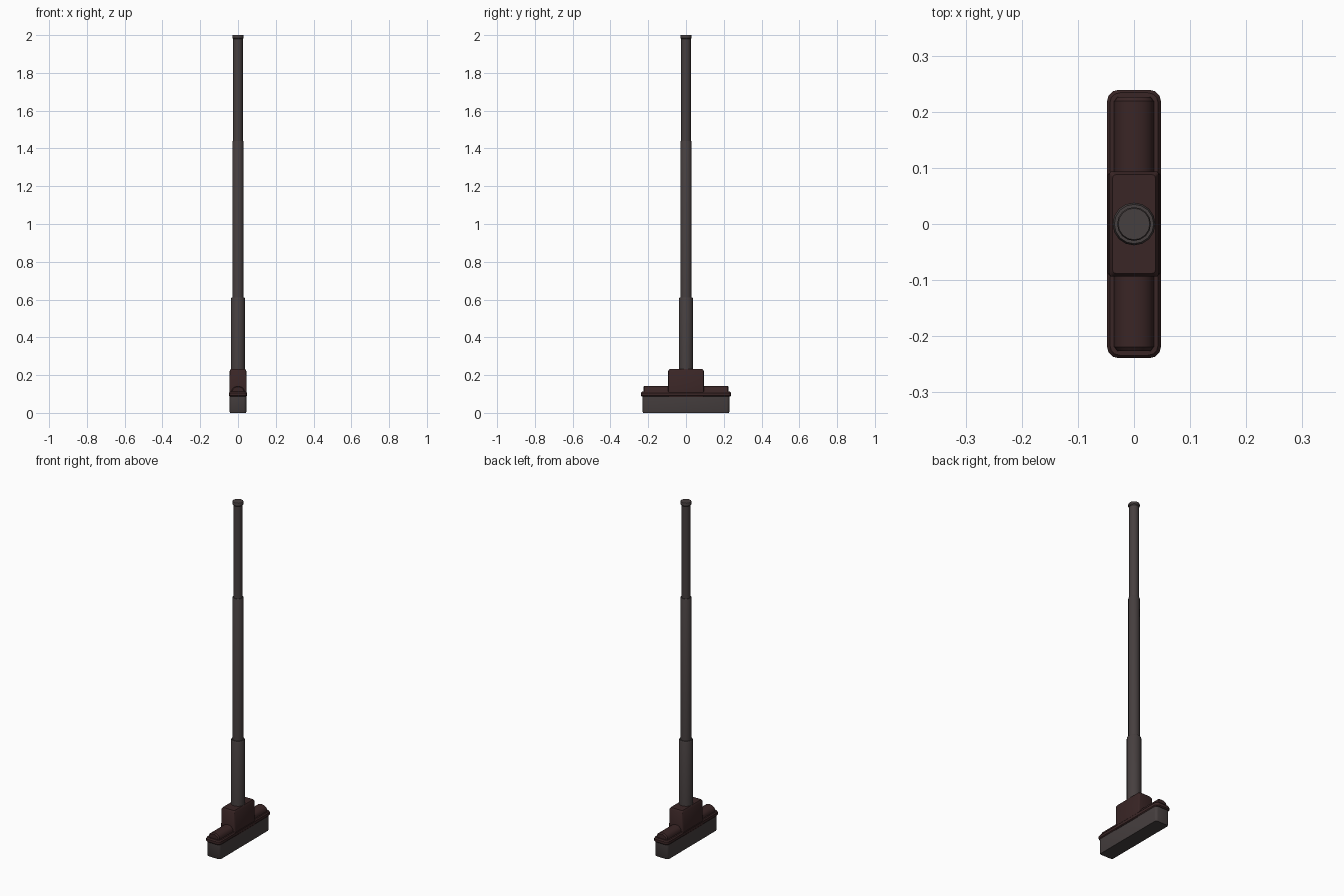
import bpy, bmesh, math

if "Cube" in bpy.data.objects:
    bpy.data.objects.remove(bpy.data.objects["Cube"])


def material(name, rgb):
    m = bpy.data.materials.new(name)
    m.diffuse_color = (*rgb, 1)
    m.use_nodes = True
    m.node_tree.nodes["Principled BSDF"].inputs["Base Color"].default_value = m.diffuse_color
    return m


GREY = material("warm_dark_grey", (0.062, 0.050, 0.050))
BROWN = material("dark_brown", (0.042, 0.019, 0.019))


def finish(name, bm, mat):
    bmesh.ops.recalc_face_normals(bm, faces=bm.faces)
    me = bpy.data.meshes.new(name)
    bm.to_mesh(me)
    bm.free()
    ob = bpy.data.objects.new(name, me)
    bpy.context.collection.objects.link(ob)
    me.materials.append(mat)
    bpy.context.view_layer.objects.active = ob
    for o in bpy.context.selected_objects:
        o.select_set(False)
    ob.select_set(True)
    bpy.ops.object.shade_smooth_by_angle(angle=math.radians(35))
    return ob


def loft(name, rings, mat):
    """Skin a list of equal-length point rings and cap both ends."""
    bm = bmesh.new()
    vs = [[bm.verts.new(p) for p in r] for r in rings]
    n = len(vs[0])
    for a, b in zip(vs, vs[1:]):
        for i in range(n):
            bm.faces.new((a[i], a[(i + 1) % n], b[(i + 1) % n], b[i]))
    bm.faces.new(vs[0])
    bm.faces.new(vs[-1])
    return finish(name, bm, mat)


def rounded(hx, hy, r, z, seg=3):
    """Rounded rectangle ring at height z."""
    pts = []
    for k, (sx, sy) in enumerate(((1, 1), (-1, 1), (-1, -1), (1, -1))):
        for i in range(seg + 1):
            a = math.pi / 2 * (k + i / seg)
            pts.append((sx * (hx - r) + r * math.cos(a),
                        sy * (hy - r) + r * math.sin(a), z))
    return pts


def circle(r, z, n=16):
    return [(r * math.cos(2 * math.pi * i / n), r * math.sin(2 * math.pi * i / n), z)
            for i in range(n)]


# telescopic handle
def tube(name, profile):
    loft(name, [circle(r, z) for r, z in profile], GREY)


tube("handle_grip_sleeve", [(.038, .20), (.038, .602), (.035, .61)])
tube("handle_middle_tube", [(.030, .58), (.030, 1.436), (.028, 1.44)])
tube("handle_upper_tube", [(.0255, 1.42), (.0255, 1.99)])
tube("handle_end_cap", [(.026, 1.98), (.030, 1.985), (.030, 1.996), (.028, 2.0)])

# sponge block
loft("sponge", [rounded(.042, .226, .012, 0), rounded(.044, .230, .014, .006),
                rounded(.044, .230, .014, .095)], GREY)

# rim of the head
loft("head_rim", [rounded(.044, .234, .018, .086), rounded(.048, .239, .02, .091),
                  rounded(.048, .239, .02, .105), rounded(.043, .234, .018, .112)], BROWN)

# rounded ridge along the head
half = [(.036 * math.cos(math.pi * i / 10), .105 + .038 * math.sin(math.pi * i / 10) ** .7)
        for i in range(11)]
loft("head_ridge", [[(x * s, y, .105 + (z - .105) * s) for x, z in half]
                    for y, s in ((-.226, .85), (-.219, 1), (.219, 1), (.226, .85))], BROWN)

# central socket holding the handle
loft("handle_socket", [rounded(.046, .094, .006, .084), rounded(.046, .094, .006, .11),
                       rounded(.044, .094, .006, .222), rounded(.038, .088, .006, .232)], BROWN)
